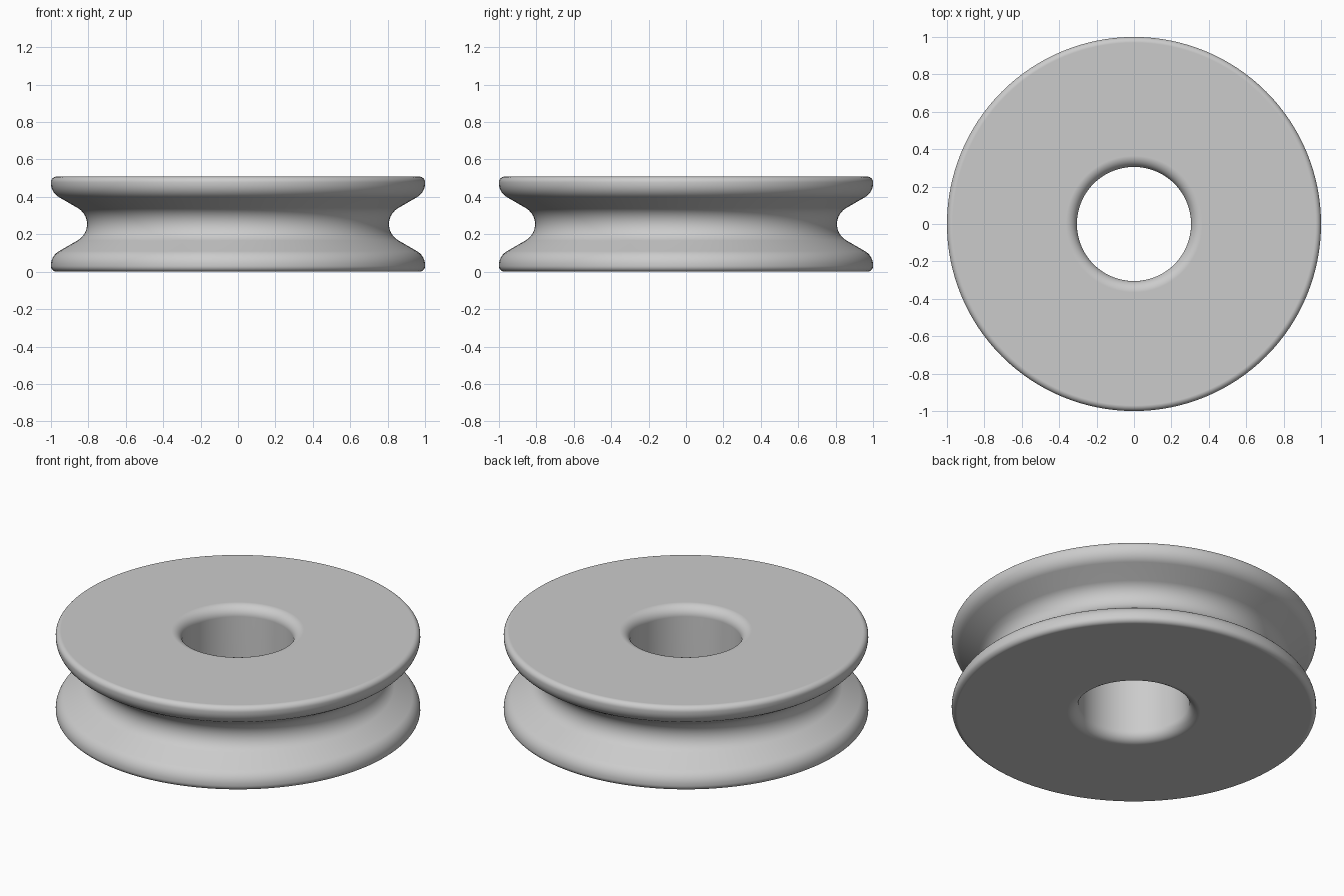
import bpy
import bmesh
import math
from mathutils import Matrix, Vector

cube = bpy.data.objects.get("Cube")
if cube:
    bpy.data.objects.remove(cube, do_unlink=True)

# Main dimensions
HEIGHT = 0.508
MID = HEIGHT / 2
RIM = 1.0
BORE = 0.305
GROOVE_APEX = 0.707          # where the two groove walls would meet
WALL_ANGLE = math.radians(30)
SEGMENTS = 128


def fillet(before, corner, after, radius, steps=10):
    """Points of an arc that rounds one corner of the profile."""
    a = (before - corner).normalized()
    b = (after - corner).normalized()
    half = a.angle(b) / 2
    centre = corner + (a + b).normalized() * radius / math.sin(half)
    start = corner + a * radius / math.tan(half) - centre
    end = corner + b * radius / math.tan(half) - centre
    sweep = start.angle_signed(end)
    return [centre + Matrix.Rotation(-sweep * i / steps, 2) @ start
            for i in range(steps + 1)]


# Upper half of the cross-section: corner radius, height above the middle, rounding
lip = (RIM - GROOVE_APEX) * math.tan(WALL_ANGLE)
upper = [(BORE, MID, 0.06), (RIM, MID, 0.03), (RIM, lip, 0.085)]
lower = [(x, -z, r) for x, z, r in reversed(upper)]
corners = upper + [(GROOVE_APEX, 0, 0.1)] + lower

points = [Vector((x, z + MID)) for x, z, r in corners]
profile = []
for i, (x, z, rounding) in enumerate(corners):
    profile += fillet(points[i - 1], points[i], points[(i + 1) % len(points)], rounding)

# Revolve the section around the axle
bm = bmesh.new()
verts = [bm.verts.new((p.x, 0, p.y)) for p in profile]
edges = [bm.edges.new((verts[i - 1], verts[i])) for i in range(len(verts))]
bmesh.ops.spin(bm, geom=verts + edges, cent=(0, 0, 0), axis=(0, 0, 1),
               angle=math.tau, steps=SEGMENTS, use_merge=True)
bmesh.ops.remove_doubles(bm, verts=bm.verts, dist=0.0001)
bmesh.ops.recalc_face_normals(bm, faces=bm.faces)
mesh = bpy.data.meshes.new("grooved_wheel")
bm.to_mesh(mesh)
bm.free()

wheel = bpy.data.objects.new("grooved_wheel", mesh)
bpy.context.collection.objects.link(wheel)

# Plain grey material
grey = bpy.data.materials.new("light_grey")
grey.use_nodes = True
colour = (0.6, 0.6, 0.6, 1)
grey.diffuse_color = colour
grey.node_tree.nodes["Principled BSDF"].inputs["Base Color"].default_value = colour
mesh.materials.append(grey)

# Smooth shading, with the broad faces kept flat
bpy.ops.object.select_all(action="DESELECT")
wheel.select_set(True)
bpy.context.view_layer.objects.active = wheel
bpy.ops.object.shade_smooth_by_angle(angle=math.radians(40))
wheel.modifiers.new("flat_faces", "WEIGHTED_NORMAL").keep_sharp = True
